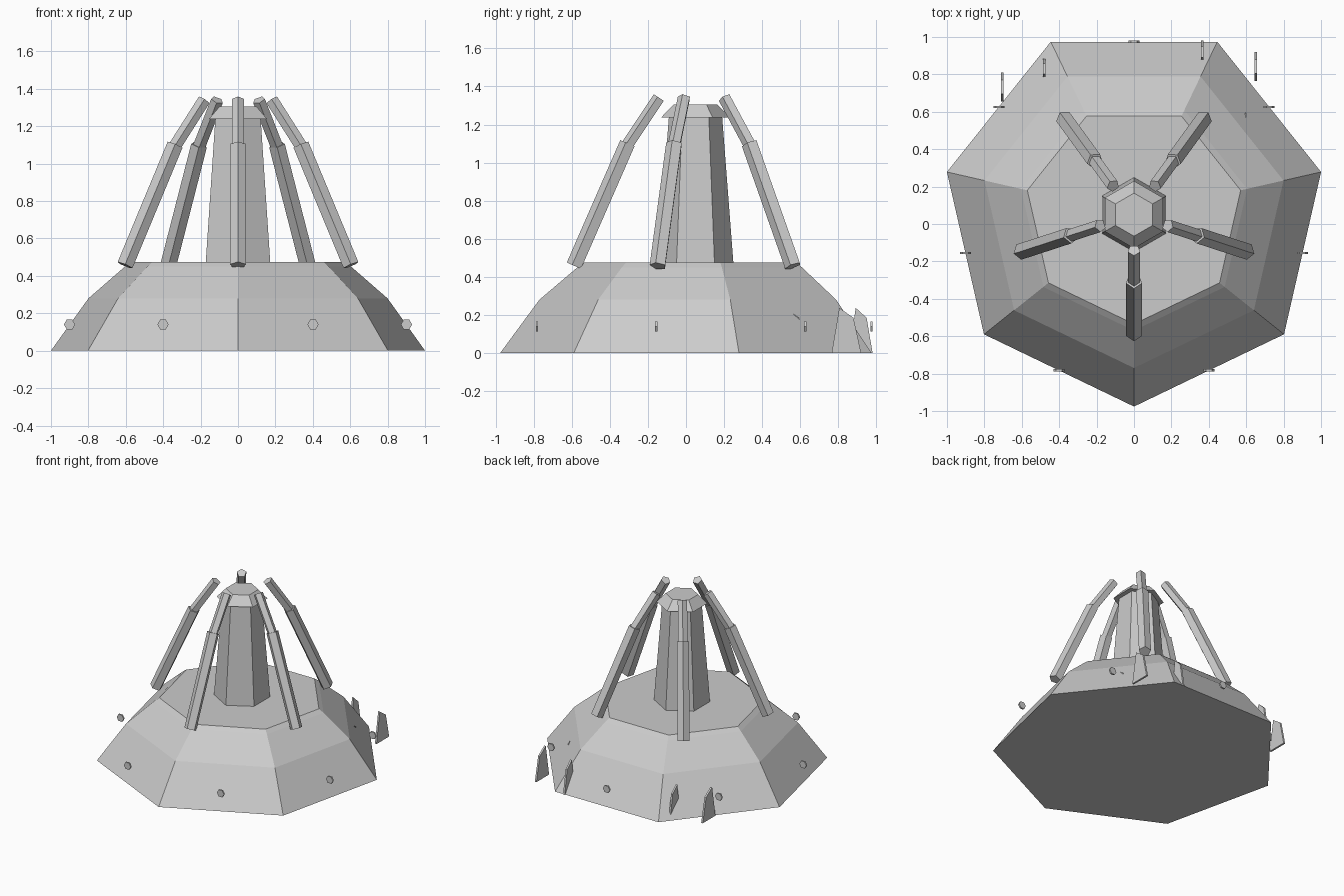
import bpy, bmesh
from math import sin, cos, pi, radians
from mathutils import Vector

if "Cube" in bpy.data.objects:
    bpy.data.objects.remove(bpy.data.objects["Cube"])

CY = 0.05  # plan centre of the radial parts


def make_object(name, bm):
    bmesh.ops.recalc_face_normals(bm, faces=bm.faces)
    mesh = bpy.data.meshes.new(name)
    bm.to_mesh(mesh)
    bm.free()
    obj = bpy.data.objects.new(name, mesh)
    bpy.context.collection.objects.link(obj)
    return obj


def loft(name, rings):
    """Skin a stack of equal-sided rings and cap both ends."""
    bm = bmesh.new()
    loops = [[bm.verts.new(p) for p in ring] for ring in rings]
    n = len(loops[0])
    for a, b in zip(loops, loops[1:]):
        for i in range(n):
            j = (i + 1) % n
            bm.faces.new((a[i], a[j], b[j], b[i]))
    bm.faces.new(loops[0][::-1])
    bm.faces.new(loops[-1])
    return make_object(name, bm)


def polygon(sides, r, z):
    angles = [-pi / 2 + 2 * pi * i / sides for i in range(sides)]
    return [(r * cos(a), CY + r * sin(a), z) for a in angles]


def tower(name, sides, profile):
    return loft(name, [polygon(sides, r, z) for r, z in profile])


def strut(name, angle, start, end, r):
    """Five-sided bar between two (radius, z) points, ridge facing outward."""
    out = Vector((cos(angle), sin(angle), 0))
    side = Vector((-sin(angle), cos(angle), 0))
    p, q = [out * s[0] + Vector((0, CY, s[1])) for s in (start, end)]
    axis = (q - p).normalized()
    ridge = side.cross(axis)
    rings = []
    for c in (p, q):
        rings.append([c + ridge * r * cos(2 * pi * k / 5)
                      + side * r * sin(2 * pi * k / 5) for k in range(5)])
    return loft(name, rings)


# Seven-sided stepped base
tower("base", 7, [(1.026, 0), (0.82, 0.28), (0.62, 0.45), (0.585, 0.475)])

# Six-sided central column and its cap
tower("column", 6, [(0.2, 0.46), (0.14, 1.24)])
tower("column_cap", 6, [(0.18, 1.238), (0.115, 1.305)])

# Five two-part bent arms
for i in range(5):
    a = radians(-90 + 72 * i)
    strut(f"lower_arm_{i + 1}", a, (0.635, 0.457), (0.354, 1.10), 0.045)
    strut(f"upper_arm_{i + 1}", a, (0.36, 1.085), (0.19, 1.34), 0.035)

# Hexagonal bolts at the middle of each base side
for i in range(7):
    a = -pi / 2 + (i + 0.5) * 2 * pi / 7
    x, y = 0.924 * cos(a), CY + 0.924 * sin(a)
    loft(f"bolt_{i + 1}", [[(x + 0.03 * cos(k * pi / 3), y + d,
                             0.14 + 0.03 * sin(k * pi / 3)) for k in range(6)]
                           for d in (-0.006, 0.006)])

# Thin pointed shards around the back: x, y start, y length
SHARDS = [(0.65, 0.765, 0.155), (0.365, 0.86, 0.12), (0.592, 0.475, 0.16),
          (-0.705, 0.655, 0.155), (-0.48, 0.77, 0.12)]
for i, (x, y, w) in enumerate(SHARDS):
    outline = [(0, 0), (1, 0), (0.74, 0.185), (0.26, 0.237)]
    loft(f"shard_{i + 1}", [[(x + d, y + u * w, z) for u, z in outline]
                            for d in (-0.007, 0.007)])
